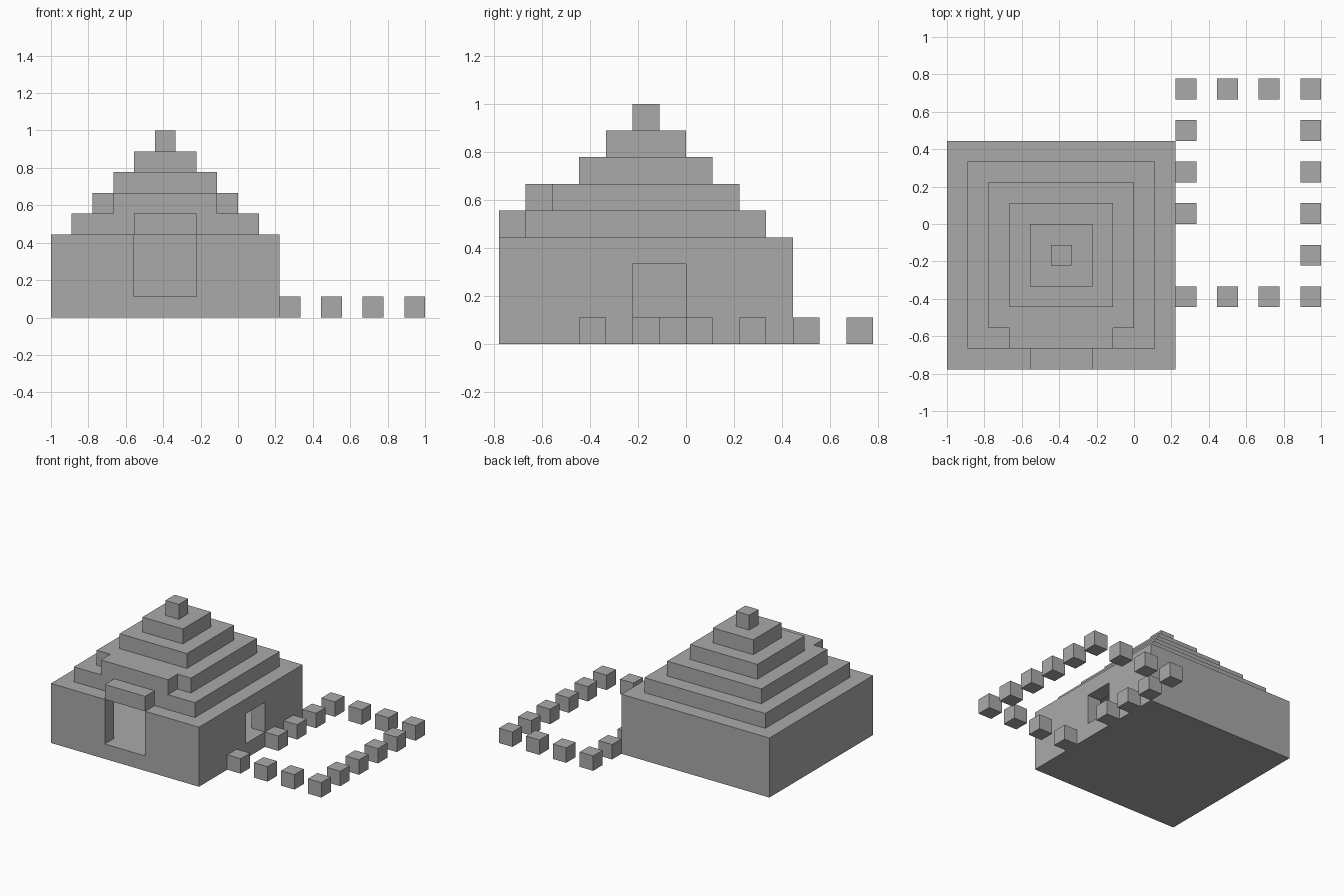
import bpy
import bmesh

U = 1 / 9                      # one building block
OX, OY = -1.0, -7 * U          # front corner of the house

if "Cube" in bpy.data.objects:
    bpy.data.objects.remove(bpy.data.objects["Cube"], do_unlink=True)

stone = bpy.data.materials.new("grey_stone")
stone.use_nodes = True
grey = (0.4, 0.4, 0.4, 1)
stone.diffuse_color = grey
stone.node_tree.nodes["Principled BSDF"].inputs["Base Color"].default_value = grey


def prism(name, outline, z0, z1):
    """Extrude a footprint, given in block units from the house corner."""
    bm = bmesh.new()
    verts = [bm.verts.new((OX + x * U, OY + y * U, z0 * U)) for x, y in outline]
    face = bm.faces.new(verts)
    top = bmesh.ops.extrude_face_region(bm, geom=[face])["geom"]
    for v in top:
        if isinstance(v, bmesh.types.BMVert):
            v.co.z = z1 * U
    bmesh.ops.recalc_face_normals(bm, faces=bm.faces)
    mesh = bpy.data.meshes.new(name)
    bm.to_mesh(mesh)
    bm.free()
    mesh.materials.append(stone)
    obj = bpy.data.objects.new(name, mesh)
    bpy.context.collection.objects.link(obj)
    return obj


def box(name, x0, x1, y0, y1, z0, z1):
    return prism(name, [(x0, y0), (x1, y0), (x1, y1), (x0, y1)], z0, z1)


def stepped(name, x0, x1, y0, y1, px0, px1, py, z):
    """A roof tier with a narrower part reaching out to the front."""
    return prism(name, [(x0, y0), (px0, y0), (px0, py), (px1, py),
                        (px1, y0), (x1, y0), (x1, y1), (x0, y1)], z, z + 1)


# Walls: a block hollowed out above the floor, with two doorways
walls = box("house_walls", 0, 11, 0, 11, 0, 4)
cutters = [
    box("room_cutter", 1, 10, 1, 10, 1, 5),
    box("front_doorway_cutter", 4, 7, -1, 2, 1, 5),
    box("side_doorway_cutter", 9, 12, 5, 7, 1, 3),
]
for cutter in cutters:
    cutter.hide_render = True
    mod = walls.modifiers.new(cutter.name, "BOOLEAN")
    mod.operation = "DIFFERENCE"
    mod.solver = "EXACT"
    mod.object = cutter

# Bake the cuts, then drop the cutters
graph = bpy.context.evaluated_depsgraph_get()
baked = bpy.data.meshes.new_from_object(walls.evaluated_get(graph))
walls.modifiers.clear()
walls.data = baked
for cutter in cutters:
    bpy.data.objects.remove(cutter, do_unlink=True)

# Stepped roof: the two lowest tiers reach forward over the front doorway
stepped("roof_tier_1", 1, 10, 1, 10, 4, 7, 0, 4)
stepped("roof_tier_2", 2, 9, 2, 9, 3, 8, 1, 5)
for i in range(3, 6):
    box(f"roof_tier_{i}", i, 11 - i, i, 11 - i, i + 3, i + 4)

# Yard: fence posts on alternate blocks, open in front of the side doorway
for ix in range(4):
    for iy in range(6):
        on_edge = ix == 3 or iy in (0, 5) or (ix == 0 and iy != 1)
        if on_edge:
            x, y = 11 + 2 * ix, 3 + 2 * iy
            box(f"fence_post_{ix}_{iy}", x, x + 1, y, y + 1, 0, 1)
